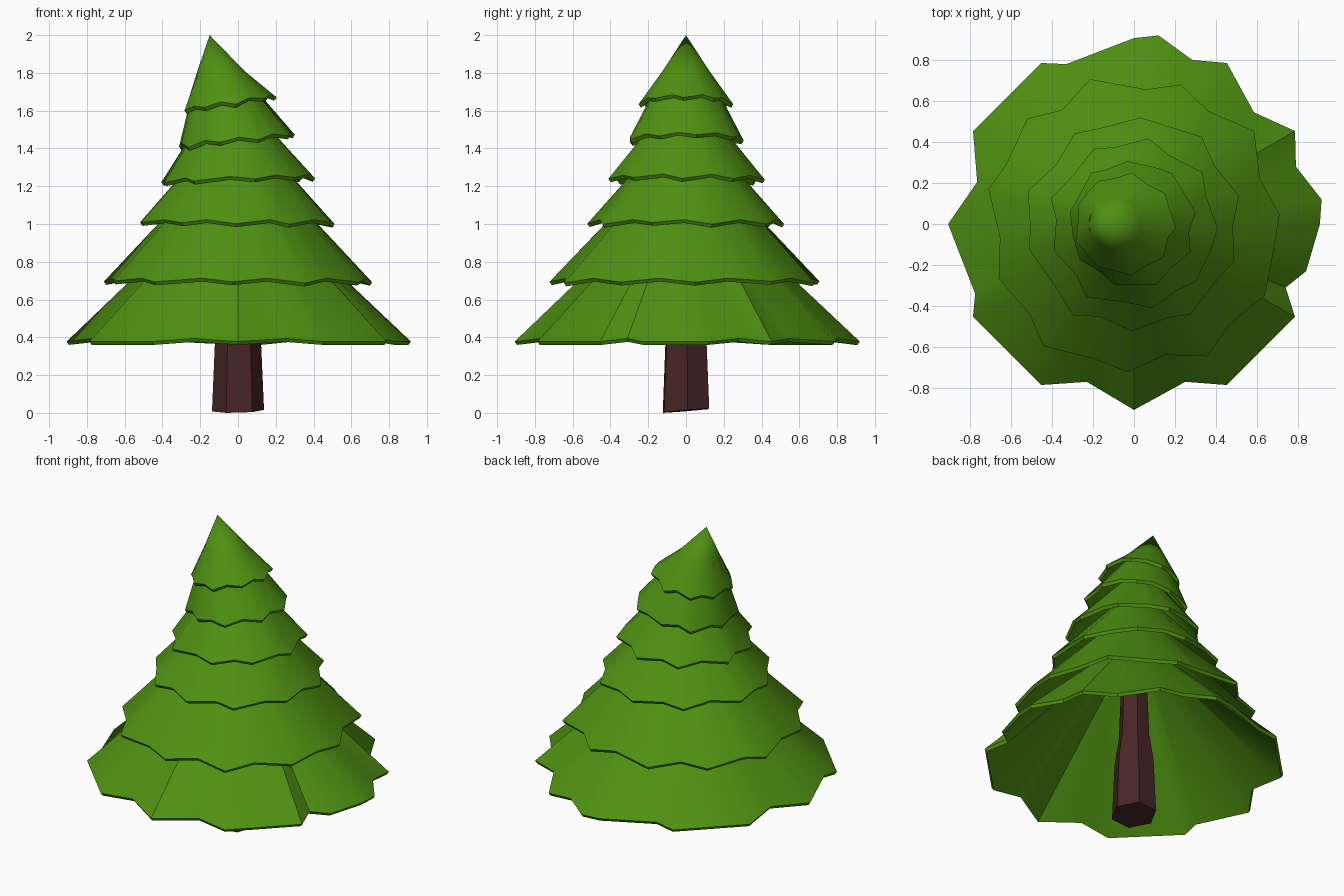
import bpy, bmesh, math, random
from mathutils import Vector

if "Cube" in bpy.data.objects:
    bpy.data.objects.remove(bpy.data.objects["Cube"])

random.seed(4)


def material(name, rgb):
    m = bpy.data.materials.new(name)
    m.diffuse_color = (*rgb, 1)
    m.use_nodes = True
    m.node_tree.nodes["Principled BSDF"].inputs["Base Color"].default_value = m.diffuse_color
    return m


GREEN = material("needle green", (0.078, 0.285, 0.006))
BROWN = material("bark brown", (0.065, 0.019, 0.019))


def loft(name, rings, mat, cap_start=False, cap_end=False, closed=False, smooth=None):
    """Skin a list of equally sized point rings."""
    bm = bmesh.new()
    vs = [[bm.verts.new(p) for p in ring] for ring in rings]
    n = len(vs[0])
    pairs = list(zip(vs, vs[1:])) + ([(vs[-1], vs[0])] if closed else [])
    for a, b in pairs:
        for i in range(n):
            j = (i + 1) % n
            bm.faces.new((a[i], a[j], b[j], b[i]))
    if cap_start:
        bm.faces.new(vs[0][::-1])
    if cap_end:
        bm.faces.new(vs[-1])
    bmesh.ops.remove_doubles(bm, verts=bm.verts, dist=0.0005)
    bmesh.ops.recalc_face_normals(bm, faces=bm.faces)
    me = bpy.data.meshes.new(name)
    bm.to_mesh(me)
    bm.free()
    me.materials.append(mat)
    ob = bpy.data.objects.new(name, me)
    bpy.context.collection.objects.link(ob)
    if smooth:
        bpy.ops.object.select_all(action='DESELECT')
        bpy.context.view_layer.objects.active = ob
        ob.select_set(True)
        bpy.ops.object.shade_smooth_by_angle(angle=math.radians(smooth))
    return ob


def zigzag(tips, radius, phase):
    """Ragged outline as (angle, radius, lift), alternating tips and notches."""
    out = []
    for k in range(tips * 2):
        a = phase + math.pi * k / tips + random.uniform(-0.06, 0.06)
        notch = k % 2
        r = radius * (random.uniform(0.89, 0.95) if notch else random.uniform(0.97, 1.02))
        out.append((a, r, 0.018 if notch else random.uniform(-0.008, 0.004)))
    return out


def tier(name, outline, cx, z, tilt, top, mid=None):
    """Hollow cone skirt with a thin rim; top and mid are (centre x, radius, z)."""
    def circle(c, shrink=0.0):
        return [Vector((c[0] + max(c[1] - shrink, 0) * math.cos(a),
                        max(c[1] - shrink, 0) * math.sin(a), c[2] - shrink))
                for a, r, l in outline]
    rim = [Vector((cx + r * math.cos(a), r * math.sin(a), z + l + tilt * r * math.cos(a)))
           for a, r, l in outline]
    lip = [Vector((p.x - 0.012 * math.cos(o[0]), p.y - 0.012 * math.sin(o[0]), p.z - 0.018))
           for p, o in zip(rim, outline)]
    outer = [rim] + ([circle(mid)] if mid else []) + [circle(top)]
    inner = ([circle(top, 0.015)] + ([circle(mid, 0.015)] if mid else [])) + [lip]
    loft(name, outer + inner, GREEN, closed=True, smooth=35)


# Lowest skirt: twelve even corners plus extra ragged points
points = [(0.907 * math.cos(math.radians(30 * k)), 0.907 * math.sin(math.radians(30 * k)))
          for k in range(12)]
points += [(.915, .12), (.79, .28), (.585, .545), (.285, .8), (.12, .92), (-.33, .78),
           (-.765, .205), (-.775, -.34), (-.23, -.77), (.25, -.77), (.74, -.31), (.84, -.23)]
bottom = sorted((math.atan2(y, x), math.hypot(x, y),
                 0.016 if math.hypot(x, y) < 0.85 else 0.0) for x, y in points)
tier("skirt_1", bottom, 0, 0.378, 0, (0, 0.1, 1.15))

# Upper skirts, bending slightly towards the left
tier("skirt_2", zigzag(11, 0.73, 0.1), 0, 0.695, 0, (0, 0.19, 1.25))
tier("skirt_3", zigzag(10, 0.535, 0.3), 0, 1.005, 0, (-0.01, 0.15, 1.42))
tier("skirt_4", zigzag(9, 0.42, 0.0), 0, 1.235, 0.03, (-0.04, 0.14, 1.58))
tier("skirt_5", zigzag(9, 0.315, 0.2), -0.01, 1.44, 0.10, (-0.10, 0.12, 1.80))
tier("tree_top", zigzag(9, 0.25, 0.0), -0.045, 1.635, 0.15, (-0.15, 0.0, 2.0),
     (-0.09, 0.125, 1.81))

# Six sided tapering trunk
trunk = []
for z, r in ((0, 0.138), (0.38, 0.122), (0.55, 0.095), (1.2, 0.07)):
    trunk.append([(r * math.cos(math.radians(60 * k + 3)), r * math.sin(math.radians(60 * k + 3)),
                   z + (0.012 * (1 - math.sin(math.radians(60 * k + 200))) if z == 0 else 0))
                  for k in range(6)])
low = min(p[2] for p in trunk[0])
trunk[0] = [(x, y, z - low) for x, y, z in trunk[0]]
loft("trunk", trunk, BROWN, cap_start=True, cap_end=True)
